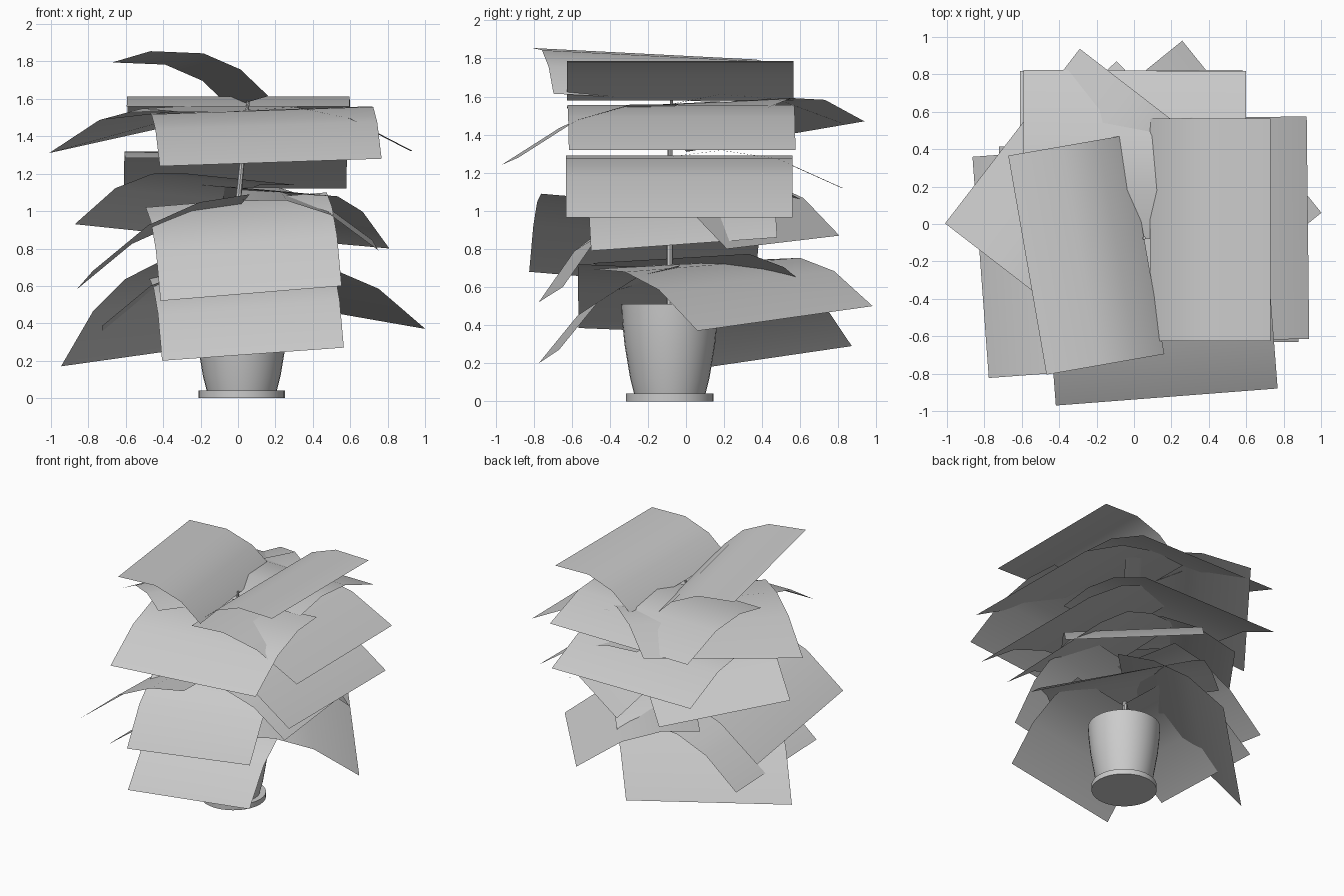
import bpy, bmesh, math
from mathutils import Vector

cube = bpy.data.objects.get("Cube")
if cube:
    bpy.data.objects.remove(cube, do_unlink=True)

grey = bpy.data.materials.new("plain_grey")
grey.use_nodes = True
grey.diffuse_color = (0.6, 0.6, 0.6, 1)
grey.node_tree.nodes["Principled BSDF"].inputs["Base Color"].default_value = (0.6, 0.6, 0.6, 1)


def finish(name, bm, angle):
    mesh = bpy.data.meshes.new(name)
    bm.normal_update()
    bm.to_mesh(mesh)
    bm.free()
    mesh.materials.append(grey)
    ob = bpy.data.objects.new(name, mesh)
    bpy.context.collection.objects.link(ob)
    bpy.ops.object.select_all(action='DESELECT')
    ob.select_set(True)
    bpy.context.view_layer.objects.active = ob
    bpy.ops.object.shade_smooth_by_angle(angle=math.radians(angle))


def tube(name, rings, sides):
    """Closed stack of circles, each (x, y, z, radius)."""
    bm = bmesh.new()
    loops = []
    for x, y, z, r in rings:
        loops.append([bm.verts.new((x + r * math.cos(math.tau * i / sides),
                                    y + r * math.sin(math.tau * i / sides), z))
                      for i in range(sides)])
    for a, b in zip(loops, loops[1:]):
        for i in range(sides):
            j = (i + 1) % sides
            bm.faces.new((a[i], a[j], b[j], b[i]))
    bm.faces.new(loops[0][::-1])
    bm.faces.new(loops[-1])
    finish(name, bm, 40)


def leaf(name, inner, outer, width, roll, inner_roll=1):
    """Arched card from the stem to its outer edge; inner_roll is the share of tilt at the stem."""
    inner, outer = Vector(inner), Vector(outer)
    chord = outer - inner
    flat = Vector((chord.x, chord.y, 0)).normalized()
    side = Vector((-flat.y, flat.x, 0))
    up = chord.normalized().cross(side)
    half = side * math.sqrt(width ** 2 - roll ** 2) / 2
    bm = bmesh.new()
    rows = []
    for t, bump in ((0, 0), (0.28, 0.08), (0.6, 0.09), (1, 0)):
        p = inner + chord * t + up * bump
        h = half + Vector((0, 0, roll / 2 * (inner_roll + (1 - inner_roll) * t)))
        rows.append((bm.verts.new(p - h), bm.verts.new(p + h)))
    for a, b in zip(rows, rows[1:]):
        bm.faces.new((a[0], b[0], b[1], a[1]))
    finish(name, bm, 60)


# Pot and stem
PX, PY = 0.02, -0.085
tube("pot_foot", [(PX, PY, 0, 0.23), (PX, PY, 0.04, 0.23)], 32)
tube("pot_body", [(PX, PY, z, r) for z, r in
                  ((0.03, 0.185), (0.12, 0.208), (0.3, 0.238), (0.42, 0.25),
                   (0.51, 0.255), (0.51, 0.235), (0.47, 0.225))], 32)
tube("stem", [(0.02, PY, 0.45, 0.017), (0.0, PY, 1.05, 0.016),
              (0.02, PY, 1.25, 0.014), (0.055, -0.075, 1.6, 0.008)], 8)

# Leaves, from the crown down: inner middle, outer middle, width, tilt
W, N = 1.19, 0.98
leaves = [
    ("crown_leaf_right", (.06, -.11, 1.585), (-.57, -.22, 1.825), W, .06),
    ("crown_leaf_left", (.085, -.03, 1.58), (.73, -.03, 1.78), W, 0),
    ("high_leaf_front", (.11, -.08, 1.54), (.175, -.925, 1.26), W, .04),
    ("high_leaf_back_right", (.05, -.07, 1.53), (-.65, .47, 1.39), W, -.16, 0),
    ("high_leaf_back", (0, -.08, 1.56), (.005, .82, 1.46), W, 0),
    ("high_leaf_left", (.03, -.03, 1.54), (.93, -.02, 1.32), W, 0),
    ("middle_leaf_left", (.03, -.035, 1.29), (.88, -.035, .965), W, 0),
    ("middle_leaf_back", (-.01, -.08, 1.285), (-.015, .82, 1.12), W, 0),
    ("middle_leaf_back_right", (.02, -.08, 1.17), (-.585, .36, .9), N, .06),
    ("middle_leaf_back_left", (.01, -.03, 1.12), (.42, .51, .835), N, .07),
    ("middle_leaf_lower_left", (.01, -.04, 1.09), (.73, -.01, .825), N, .07),
    ("middle_leaf_right", (.02, -.17, 1.04), (-.82, -.232, .63), W, .1),
    ("middle_leaf_front", (-.01, -.1, 1.06), (.07, -.71, .56), N, .08),
    ("low_leaf_back_left", (-.05, -.03, .72), (.63, .52, .435), W, .13, .4),
    ("low_leaf_back_right", (0, -.08, .75), (-.52, .46, .23), W, -.12, .4),
    ("low_leaf_right", (.02, -.08, .7), (-.725, -.075, .365), N, .04),
    ("low_leaf_front", (.01, -.08, .68), (.08, -.72, .235), N, .07),
]
for spec in leaves:
    leaf(*spec)
